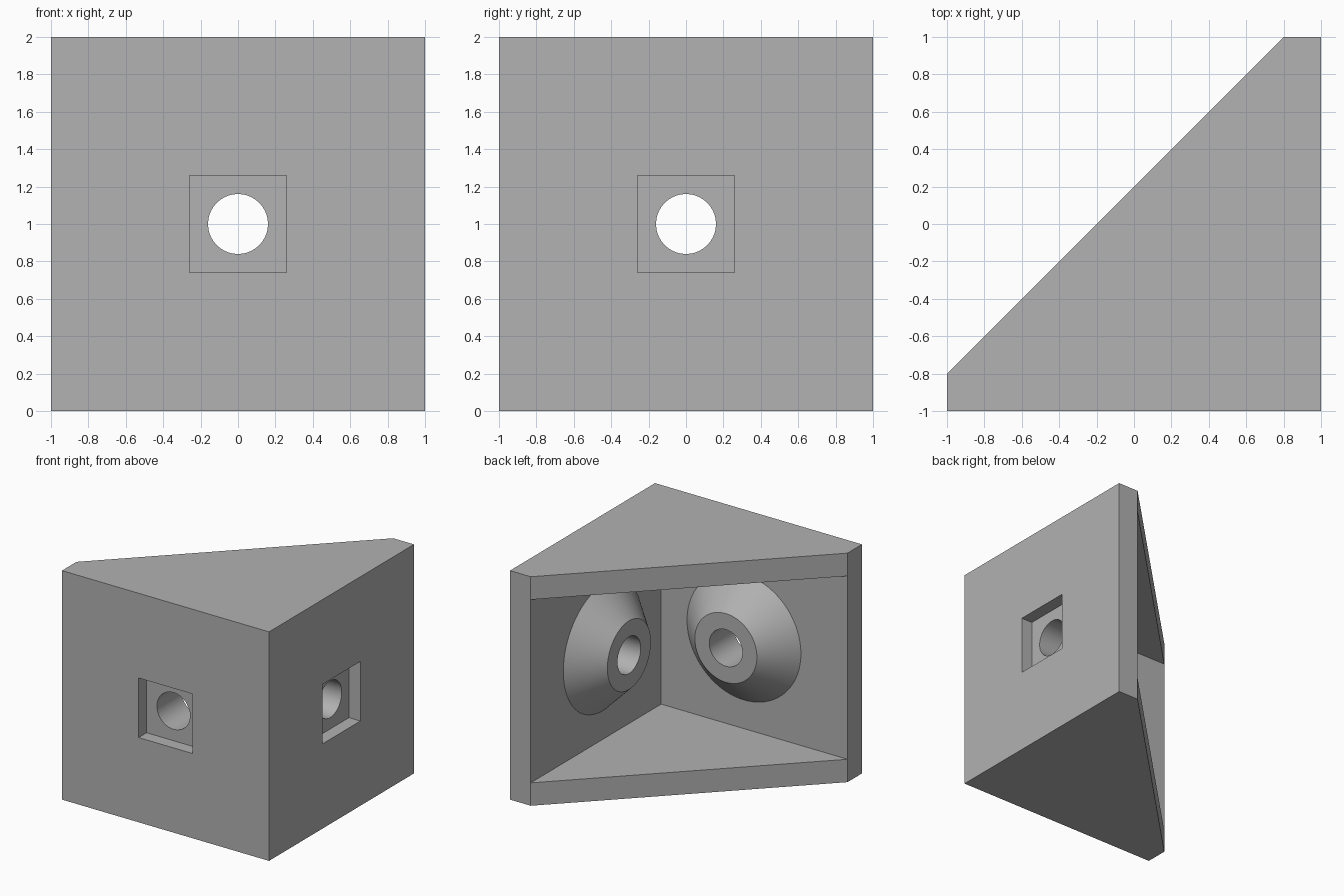
import bpy
import math
from mathutils import Matrix, Vector

cube = bpy.data.objects.get("Cube")
if cube:
    bpy.data.objects.remove(cube, do_unlink=True)

WALL = 0.2      # wall and plate thickness
HOLE_R = 0.16   # screw hole radius
POCKET = 0.52   # square pocket side
POCKET_DEPTH = 0.11
SIDES = 96

grey = bpy.data.materials.new("plain grey")
grey.use_nodes = True
colour = (0.445, 0.445, 0.445, 1)
grey.diffuse_color = colour
grey.node_tree.nodes["Principled BSDF"].inputs["Base Color"].default_value = colour


def prism(name, outline, z0, z1):
    """Extrude a counter-clockwise outline from z0 to z1."""
    n = len(outline)
    verts = [(x, y, z) for z in (z0, z1) for x, y in outline]
    faces = [list(range(n))[::-1], list(range(n, 2 * n))]
    faces += [[i, (i + 1) % n, (i + 1) % n + n, i + n] for i in range(n)]
    mesh = bpy.data.meshes.new(name)
    mesh.from_pydata(verts, [], faces)
    obj = bpy.data.objects.new(name, mesh)
    bpy.context.collection.objects.link(obj)
    return obj


def place(obj, turn, depth):
    """Point local z inward from a wall, at a depth below its outer face."""
    obj.matrix_world = (Matrix.Translation((0, 0, 1)) @ Matrix.Rotation(turn, 4, "Z")
                        @ Matrix.Translation((0, depth - 1, 0))
                        @ Matrix.Rotation(-math.pi / 2, 4, "X"))


def combine(body, tool, operation):
    bpy.context.view_layer.update()
    mod = body.modifiers.new(tool.name, "BOOLEAN")
    mod.operation, mod.solver, mod.object = operation, "EXACT", tool
    bpy.context.view_layer.objects.active = body
    bpy.ops.object.modifier_apply(modifier=mod.name)
    bpy.data.objects.remove(tool, do_unlink=True)


# Wedge-shaped body with a triangular cavity open along the diagonal
inner = 1 - WALL
body = prism("corner_bracket", [(-1, -1), (1, -1), (1, 1), (inner, 1), (-1, -inner)], 0, 2)
cavity = prism("cavity", [(inner, -inner), (inner, 2 + inner), (-2 - inner, -inner)],
               WALL, 2 - WALL)
combine(body, cavity, "DIFFERENCE")

# Front wall, then left wall: conical boss, square pocket and screw hole
for turn in (0, math.pi / 2):
    # The boss starts slightly inside the wall so that it merges cleanly
    bpy.ops.mesh.primitive_cone_add(vertices=SIDES, radius1=0.6, radius2=0.3, depth=0.3)
    boss = bpy.context.object
    boss.name = "boss"
    place(boss, turn, WALL + 0.1)
    combine(body, boss, "UNION")

    half = POCKET / 2
    square = [(-half, -half), (half, -half), (half, half), (-half, half)]
    pocket = prism("pocket", square, -0.2, POCKET_DEPTH)
    place(pocket, turn, 0)
    combine(body, pocket, "DIFFERENCE")

    bpy.ops.mesh.primitive_cylinder_add(vertices=SIDES, radius=HOLE_R, depth=1)
    hole = bpy.context.object
    hole.name = "screw_hole"
    place(hole, turn, 0.2)
    combine(body, hole, "DIFFERENCE")

# Finish: one colour, smooth cones and holes, sharp edges elsewhere
body.data.materials.clear()
body.data.materials.append(grey)
for poly in body.data.polygons:
    poly.material_index = 0
bpy.ops.object.select_all(action="DESELECT")
body.select_set(True)
bpy.context.view_layer.objects.active = body
bpy.ops.object.shade_smooth_by_angle(angle=math.radians(30))
